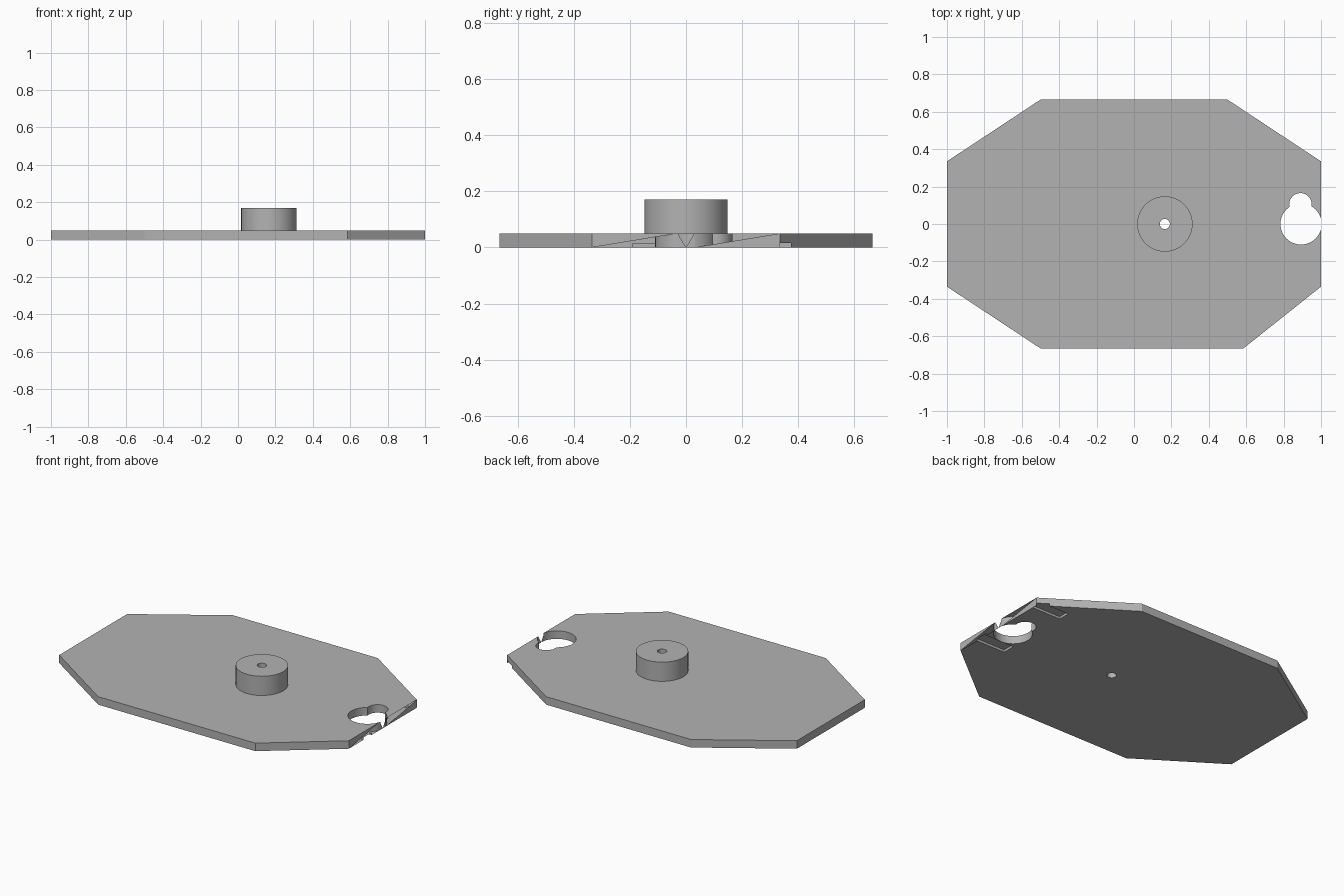
import bpy
import bmesh

cube = bpy.data.objects.get("Cube")
if cube:
    bpy.data.objects.remove(cube, do_unlink=True)

T = 0.05          # plate thickness
EDGE = 0.335      # half length of the short side
GAP = 0.03        # half width of the opening in the short side

grey = bpy.data.materials.new("plain_grey")
grey.use_nodes = True
grey.diffuse_color = (0.45, 0.45, 0.45, 1)
grey.node_tree.nodes["Principled BSDF"].inputs["Base Color"].default_value = (0.45, 0.45, 0.45, 1)


def prism(name, outline, z0, z1):
    bm = bmesh.new()
    face = bm.faces.new([bm.verts.new((x, y, z0)) for x, y in outline])
    top = bmesh.ops.extrude_face_region(bm, geom=[face])["geom"]
    bmesh.ops.translate(bm, vec=(0, 0, z1 - z0),
                        verts=[g for g in top if isinstance(g, bmesh.types.BMVert)])
    bmesh.ops.recalc_face_normals(bm, faces=bm.faces)
    mesh = bpy.data.meshes.new(name)
    bm.to_mesh(mesh)
    bm.free()
    mesh.materials.append(grey)
    obj = bpy.data.objects.new(name, mesh)
    bpy.context.collection.objects.link(obj)
    return obj


def box(name, x0, x1, y0, y1, z0, z1):
    return prism(name, [(x0, y0), (x1, y0), (x1, y1), (x0, y1)], z0, z1)


def cylinder(name, x, y, r, z0, z1, sides=64):
    bpy.ops.mesh.primitive_cylinder_add(vertices=sides, radius=r, depth=z1 - z0,
                                        location=(x, y, (z0 + z1) / 2))
    obj = bpy.context.object
    obj.name = name
    obj.data.materials.append(grey)
    return obj


def cut(obj, cutters):
    # Subtract the cutters, bake the result and remove them
    for c in cutters:
        mod = obj.modifiers.new("cut", 'BOOLEAN')
        mod.operation = 'DIFFERENCE'
        mod.solver = 'EXACT'
        mod.object = c
        c.hide_render = True
    bpy.context.view_layer.update()
    deps = bpy.context.evaluated_depsgraph_get()
    mesh = bpy.data.meshes.new_from_object(obj.evaluated_get(deps))
    obj.modifiers.clear()
    obj.data = mesh
    for c in cutters:
        bpy.data.objects.remove(c, do_unlink=True)


def smooth(obj):
    bpy.ops.object.select_all(action='DESELECT')
    obj.select_set(True)
    bpy.context.view_layer.objects.active = obj
    bpy.ops.object.shade_smooth_by_angle()


# Eight-sided plate
plate = prism("base_plate", [(-0.5, -0.665), (0.585, -0.665), (1, -EDGE), (1, EDGE),
                             (0.5, 0.665), (-0.5, 0.665), (-1, EDGE), (-1, -EDGE)], 0, T)

# Keyhole, centre bore and two shallow grooves underneath
cut(plate, [cylinder("keyhole_cutter", 0.893, 0, 0.11, -0.1, 0.2),
            cylinder("keyhole_lobe_cutter", 0.89, 0.105, 0.06, -0.1, 0.2),
            cylinder("bore_cutter", 0.165, 0, 0.027, -0.1, 0.2, 32),
            box("groove_cutter", 0.8, 1.1, -0.19, -0.11, -0.1, 0.015),
            box("groove_cutter", 0.8, 1.1, 0.3, 0.375, -0.1, 0.015)])

# Short side beside the keyhole is partly open: keep only slanted panels
bm = bmesh.new()
bm.from_mesh(plate.data)
bm.faces.ensure_lookup_table()
side = [f for f in bm.faces if all(v.co.x > 0.999 for v in f.verts)]
bmesh.ops.delete(bm, geom=side, context='FACES')
panels = [[(-EDGE, 0), (-GAP, T), (-EDGE, T)],
          [(GAP, 0), (EDGE, 0), (EDGE, T)],
          [(-GAP, 0), (0, 0), (-GAP, T)],
          [(0, 0), (GAP, 0), (GAP, T)]]
for panel in panels:
    bm.faces.new([bm.verts.new((1, y, z)) for y, z in panel])
bm.to_mesh(plate.data)
bm.free()
smooth(plate)

# Round boss with a bore
boss = cylinder("round_boss", 0.165, 0, 0.148, T, 0.17)
cut(boss, [cylinder("bore_cutter", 0.165, 0, 0.027, -0.1, 0.3, 32)])
smooth(boss)
